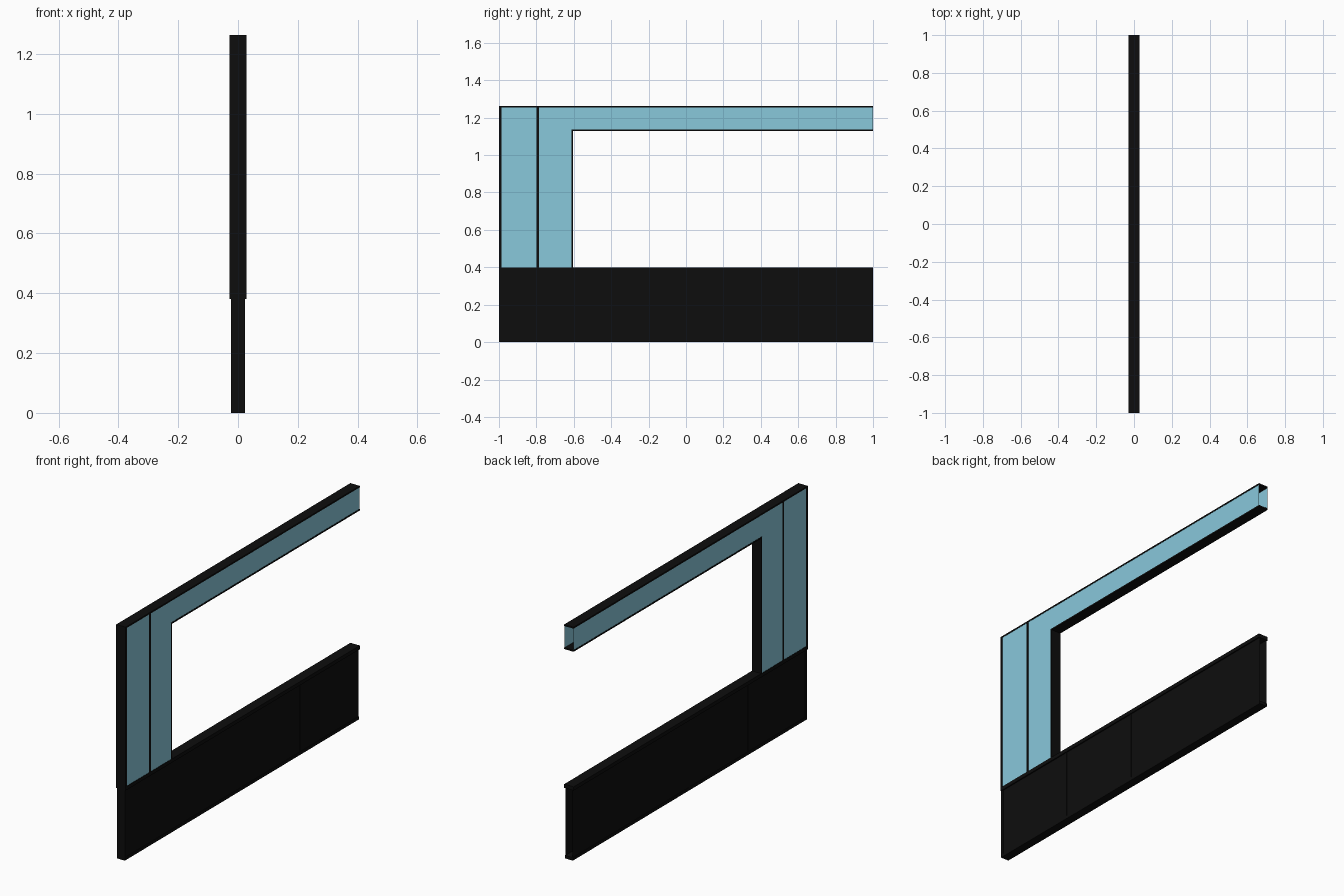
import bpy
import bmesh

if "Cube" in bpy.data.objects:
    bpy.data.objects.remove(bpy.data.objects["Cube"])


def material(name, color):
    m = bpy.data.materials.new(name)
    m.diffuse_color = color
    m.use_nodes = True
    m.node_tree.nodes["Principled BSDF"].inputs["Base Color"].default_value = m.diffuse_color
    return m


black = material("black_metal", (0.004, 0.004, 0.004, 1))
blue = material("blue_glass", (0.25, 0.58, 0.71, 1))


def finish(name, bm, mat):
    me = bpy.data.meshes.new(name)
    bm.to_mesh(me)
    bm.free()
    ob = bpy.data.objects.new(name, me)
    me.materials.append(mat)
    bpy.context.collection.objects.link(ob)


def box(name, half_x, y0, y1, z0, z1, mat=black):
    bm = bmesh.new()
    bmesh.ops.create_cube(bm, size=1)
    for v in bm.verts:
        v.co = (v.co.x * 2 * half_x,
                (y0 + y1) / 2 + v.co.y * (y1 - y0),
                (z0 + z1) / 2 + v.co.z * (z1 - z0))
    finish(name, bm, mat)


def sheets(name, half_x, outline, mat):
    """Matching thin sheets on the left and right sides."""
    bm = bmesh.new()
    for s in (-1, 1):
        f = bm.faces.new([bm.verts.new((s * half_x, y, z)) for y, z in outline])
        f.normal_update()
        if f.normal.x * s < 0:
            f.normal_flip()
    finish(name, bm, mat)


OUT, LOW = 0.028, 0.0235
TOP, SILL = 1.263, 0.40

# Upper frame: open hollow beam and closed pillar
box("top_rail", OUT, -1, 1, TOP - 0.008, TOP)
box("front_post", OUT, -1, -0.987, 0.38, TOP)
box("middle_post", OUT, -0.799, -0.785, SILL, TOP - 0.008)
box("window_jamb", OUT, -0.611, -0.603, SILL, 1.138)
box("beam_bottom_rail", OUT, -0.611, 1, 1.13, 1.138)
box("window_sill", OUT, -1, 1, 0.38, SILL)

# Blue panels on both sides
sheets("narrow_panel", 0.0265, [(-0.987, SILL), (-0.795, SILL),
                                (-0.795, 1.257), (-0.987, 1.257)], blue)
sheets("corner_panel", 0.0265, [(-0.79, SILL), (-0.607, SILL), (-0.607, 1.134),
                                (1, 1.134), (1, 1.257), (-0.79, 1.257)], blue)

# Lower wall: frame, ribs and side panels
box("bottom_rail", LOW, -1, 1, 0, 0.016)
box("lower_front_post", LOW, -1, -0.985, 0.016, 0.38)
for i in range(3):
    y = -0.5 + 0.5 * i
    box(f"lower_rib_{i + 1}", LOW, y - 0.006, y + 0.006, 0.016, 0.38)
for i in range(4):
    y = -1 + 0.5 * i
    sheets(f"lower_panel_{i + 1}", LOW - 0.002,
           [(y, 0.01), (y + 0.5, 0.01), (y + 0.5, 0.385), (y, 0.385)], black)
